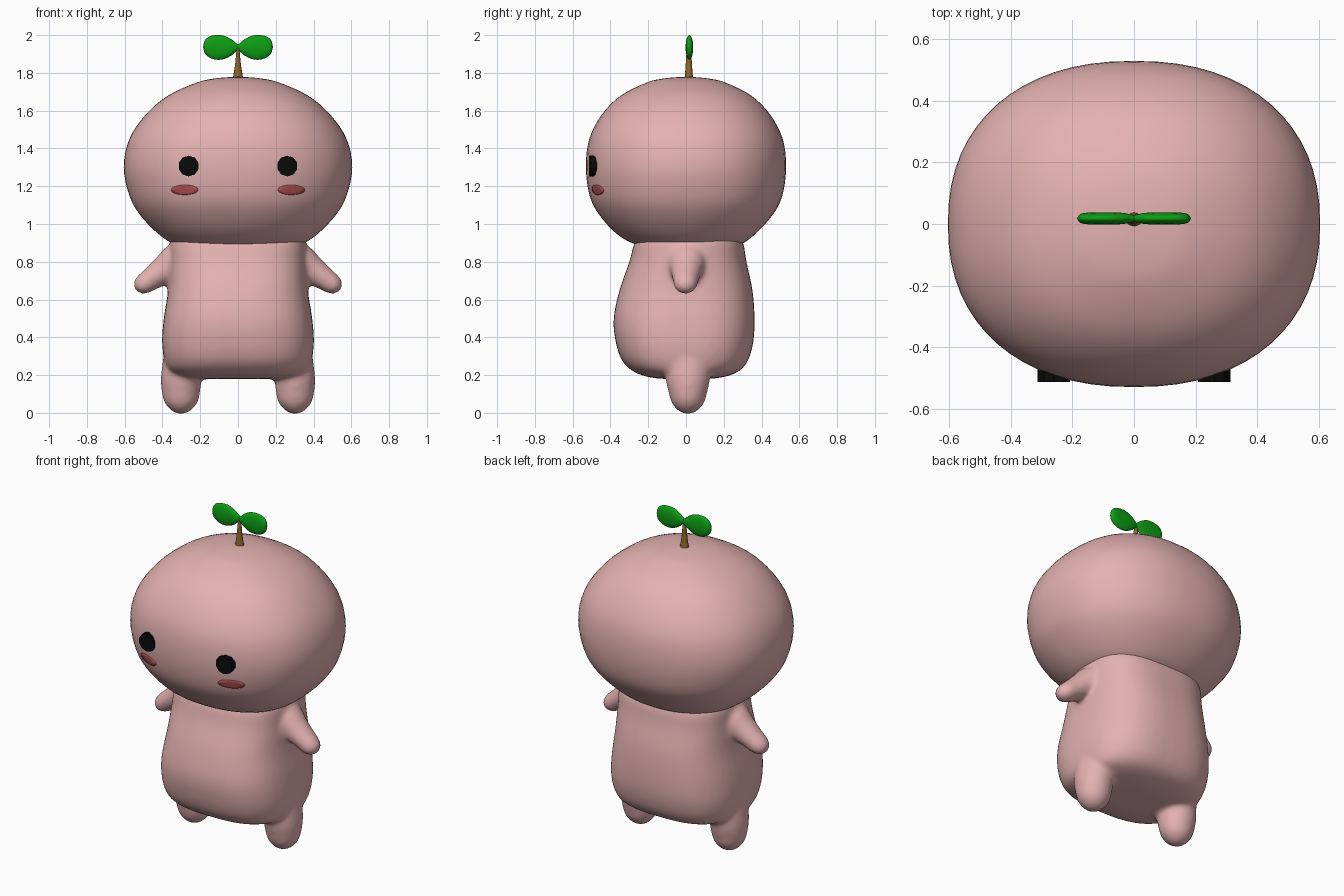
import bpy, bmesh, math
from mathutils import Matrix, Vector
from mathutils.bvhtree import BVHTree

if "Cube" in bpy.data.objects:
    bpy.data.objects.remove(bpy.data.objects["Cube"], do_unlink=True)


def material(name, rgb, rough=0.6):
    m = bpy.data.materials.new(name)
    m.use_nodes = True
    m.diffuse_color = (*rgb, 1)
    b = m.node_tree.nodes["Principled BSDF"]
    b.inputs["Base Color"].default_value = (*rgb, 1)
    b.inputs["Roughness"].default_value = rough
    return m


PINK = material("soft pink", (0.775, 0.445, 0.44))
BLUSH = material("blush red", (0.46, 0.085, 0.085))
BLACK = material("eye black", (0.003, 0.003, 0.003))
GREEN = material("leaf green", (0.004, 0.34, 0.007))
BROWN = material("stem brown", (0.27, 0.135, 0.025))


def smooth_rings(rings, steps):
    """Catmull-Rom interpolation between the given rings."""
    out = []
    for i in range(len(rings) - 1):
        p = [rings[max(0, min(len(rings) - 1, i + k))] for k in (-1, 0, 1, 2)]
        for s in range(steps):
            t = s / steps
            out.append([0.5 * (2 * b + (c - a) * t + (2 * a - 5 * b + 4 * c - d) * t * t
                               + (3 * b - a - 3 * c + d) * t ** 3)
                        for a, b, c, d in zip(*p)])
    return out + [list(rings[-1])]


def loft(bm, rings, power=2.0, sides=48, steps=4, matrix=Matrix()):
    """Closed skin over superellipse rings (height, x radius, y radius, y centre)."""
    loops = []
    for z, rx, ry, yc in smooth_rings(rings, steps):
        rx, ry, loop = max(rx, 0.001), max(ry, 0.001), []
        for k in range(sides):
            a = 2 * math.pi * k / sides
            c, s = math.cos(a), math.sin(a)
            x = rx * math.copysign(abs(c) ** (2 / power), c)
            y = ry * math.copysign(abs(s) ** (2 / power), s) + yc
            loop.append(bm.verts.new(matrix @ Vector((x, y, z))))
        loops.append(loop)
    faces = [bm.faces.new(loops[0]), bm.faces.new(loops[-1])]
    for a, b in zip(loops, loops[1:]):
        for k in range(sides):
            j = (k + 1) % sides
            faces.append(bm.faces.new((a[k], a[j], b[j], b[k])))
    bmesh.ops.recalc_face_normals(bm, faces=faces)


def finish(bm, name, mat, smooth=True):
    me = bpy.data.meshes.new(name)
    for f in bm.faces:
        f.smooth = smooth
    bm.to_mesh(me)
    bm.free()
    me.materials.append(mat)
    ob = bpy.data.objects.new(name, me)
    bpy.context.scene.collection.objects.link(ob)
    return ob


# Head: wide rounded bun with a flattened underside
bm = bmesh.new()
loft(bm, [(0.89, 0.25, 0.20, 0.01), (0.893, 0.335, 0.28, 0.01), (0.95, 0.425, 0.37, 0),
          (1.05, 0.52, 0.46, 0), (1.15, 0.575, 0.51, 0), (1.3, 0.605, 0.53, 0),
          (1.45, 0.575, 0.512, 0), (1.58, 0.488, 0.445, 0), (1.68, 0.37, 0.345, 0),
          (1.75, 0.215, 0.205, 0), (1.772, 0.11, 0.105, 0), (1.78, 0.001, 0.001, 0)],
     power=2.25, sides=64)
head_tree = BVHTree.FromBMesh(bm)
finish(bm, "head", PINK)


def face_y(x, z):
    """Front surface of the head at x, z."""
    return head_tree.ray_cast(Vector((x, -2, z)), Vector((0, 1, 0)))[0].y


# Body with arms and legs, blended into one soft skin
bm = bmesh.new()
loft(bm, [(0.18, 0.20, 0.12, 0), (0.19, 0.28, 0.20, 0), (0.22, 0.36, 0.28, 0),
          (0.28, 0.39, 0.335, -0.005), (0.38, 0.402, 0.365, -0.008),
          (0.5, 0.393, 0.373, -0.01), (0.65, 0.37, 0.352, 0), (0.8, 0.362, 0.31, 0.01),
          (0.9, 0.36, 0.288, 0.015), (0.96, 0.34, 0.25, 0.015)], power=2.7)
for side in (1, -1):
    # leg
    loft(bm, [(-0.006, 0.001, 0.001, 0.01), (0.004, 0.04, 0.04, 0.01),
              (0.045, 0.082, 0.082, 0.01), (0.1, 0.1, 0.1, 0.01),
              (0.19, 0.106, 0.118, 0.01), (0.32, 0.09, 0.11, 0.01)],
         sides=32, matrix=Matrix.Translation((0.302 * side, 0, 0)))
    # arm, pointing out and down
    axis = Vector((0.2 * side, -0.01, -0.135))
    aim = axis.to_track_quat('Z', 'Y').to_matrix().to_4x4()
    # keep the wide radius of the arm along y
    z_ax = axis.normalized()
    x_ax = Vector((0, 1, 0)).cross(z_ax).normalized()
    y_ax = z_ax.cross(x_ax)
    aim = Matrix((x_ax, y_ax, z_ax)).transposed().to_4x4()
    loft(bm, [(-0.1, 0.07, 0.09, 0), (0, 0.095, 0.105, 0), (0.08, 0.078, 0.085, 0),
              (0.16, 0.062, 0.07, 0), (0.215, 0.054, 0.062, 0), (0.25, 0.036, 0.042, 0),
              (0.267, 0.001, 0.001, 0)],
         sides=32, matrix=Matrix.Translation((0.325 * side, 0.005, 0.80)) @ aim)
body = finish(bm, "body", PINK)
blend = body.modifiers.new("blend", 'REMESH')
blend.mode = 'VOXEL'
blend.voxel_size = 0.014
blend.use_smooth_shade = True
soften = body.modifiers.new("soften", 'SMOOTH')
soften.factor = 0.5
soften.iterations = 9

for side, label in ((1, "left"), (-1, "right")):
    # Eye: ten-sided disc sunk into the face
    bm = bmesh.new()
    bmesh.ops.create_cone(bm, cap_ends=True, segments=10, radius1=0.055, radius2=0.055,
                          depth=0.06, matrix=Matrix.Translation((0.261 * side, -0.483, 1.307))
                          @ Matrix.Rotation(math.pi / 2, 4, 'X'))
    finish(bm, label + "_eye", BLACK, smooth=False)

    # Cheek: thin oval plate that follows the face
    bm = bmesh.new()
    bmesh.ops.create_circle(bm, cap_ends=True, cap_tris=True, segments=32, radius=1)
    bmesh.ops.subdivide_edges(bm, edges=bm.edges[:], cuts=2, use_grid_fill=True)
    for v in bm.verts:
        x, z = side * 0.283 + 0.071 * v.co.x, 1.18 + 0.026 * v.co.y
        v.co = (x, face_y(x, z) - 0.005, z)
    cheek = finish(bm, label + "_cheek", BLUSH)
    plate = cheek.modifiers.new("thickness", 'SOLIDIFY')
    plate.thickness = 0.008
    plate.offset = -1

    # Leaf: flat rounded paddle growing sideways from the stem
    bm = bmesh.new()
    aim = Matrix(((0, 0, side), (1, 0, 0), (0, 1, 0))).to_4x4()
    loft(bm, [(-0.008, 0.008, 0.012, 0), (0.01, 0.013, 0.022, 0), (0.035, 0.018, 0.043, 0),
              (0.075, 0.02, 0.062, 0), (0.115, 0.02, 0.065, 0), (0.15, 0.019, 0.056, 0.002),
              (0.175, 0.014, 0.035, 0.003), (0.185, 0.001, 0.001, 0.003)],
         sides=24, matrix=Matrix.Translation((0, 0.018, 1.935)) @ aim)
    finish(bm, label + "_leaf", GREEN)

# Stem: tapered stalk with a flared foot
bm = bmesh.new()
loft(bm, [(1.76, 0.03, 0.026, 0), (1.785, 0.025, 0.021, 0), (1.84, 0.016, 0.017, 0),
          (1.9, 0.01, 0.013, 0), (1.935, 0.006, 0.008, 0)], sides=16,
     matrix=Matrix.Translation((0, 0.015, 0)))
finish(bm, "stem", BROWN)
